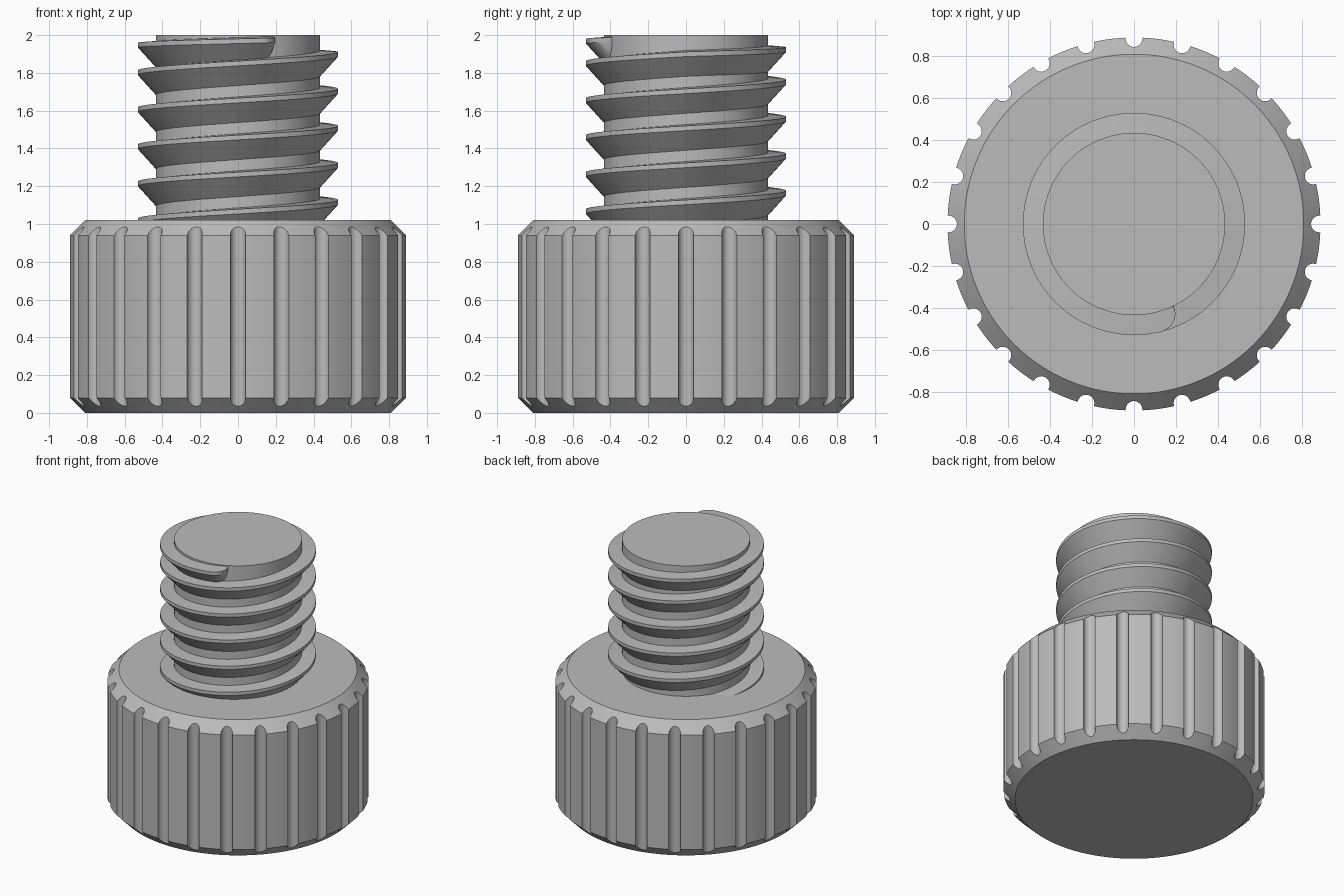
import bpy, bmesh, math

if "Cube" in bpy.data.objects:
    bpy.data.objects.remove(bpy.data.objects["Cube"])

gray = bpy.data.materials.new("plain_gray")
gray.diffuse_color = (0.5, 0.5, 0.5, 1)
gray.use_nodes = True
gray.node_tree.nodes["Principled BSDF"].inputs["Base Color"].default_value = gray.diffuse_color


def finish(name, bm):
    """Turn a bmesh into a named, smooth-shaded object."""
    bmesh.ops.recalc_face_normals(bm, faces=bm.faces[:])
    mesh = bpy.data.meshes.new(name)
    bm.to_mesh(mesh)
    bm.free()
    mesh.materials.append(gray)
    obj = bpy.data.objects.new(name, mesh)
    bpy.context.collection.objects.link(obj)
    bpy.ops.object.select_all(action='DESELECT')
    obj.select_set(True)
    bpy.context.view_layer.objects.active = obj
    bpy.ops.object.shade_smooth_by_angle(angle=math.radians(28))
    return obj


def skin(bm, loops, closed=True):
    """Bridge consecutive point loops with quads and cap both ends."""
    rings = [[bm.verts.new(p) for p in loop] for loop in loops]
    n = len(rings[0])
    for a, b in zip(rings, rings[1:]):
        for i in range(n):
            j = (i + 1) % n
            bm.faces.new((a[i], a[j], b[j], b[i]))
    bm.faces.new(rings[0][::-1])
    bm.faces.new(rings[-1])


# Knob: chamfered round grip with round grooves
R, CAP_R, KNOB_H = 0.89, 0.81, 1.02
GROOVES, GROOVE_C, GROOVE_R = 24, 0.885, 0.04
outline = []
for k in range(GROOVES):
    base = 2 * math.pi * k / GROOVES
    for i in range(13):                                   # groove arc
        a = math.pi * i / 12
        x = GROOVE_C - GROOVE_R * math.sin(a)
        y = -GROOVE_R * math.cos(a)
        outline.append((math.hypot(x, y), base + math.atan2(y, x)))
    half = math.atan2(GROOVE_R, GROOVE_C)
    for i in range(7):                                    # rim arc
        f = i / 6
        a = base + half + 0.0005 + f * (2 * math.pi / GROOVES - 2 * half - 0.001)
        outline.append((R, a))


def polar(r, a, z):
    return (r * math.cos(a), r * math.sin(a), z)


knob = bmesh.new()
skin(knob, [
    [polar(CAP_R, a, 0) for r, a in outline],
    [polar(r, a, r - CAP_R) for r, a in outline],
    [polar(r, a, KNOB_H - (r - CAP_R)) for r, a in outline],
    [polar(CAP_R, a, KNOB_H) for r, a in outline],
])
finish("grooved_knob", knob)

# Shaft core
CORE_R = 0.435
shaft = bmesh.new()
skin(shaft, [[polar(CORE_R, 2 * math.pi * i / 96, z) for i in range(96)]
             for z in (1.0, 2.0)])
finish("shaft_core", shaft)

# Screw thread: flat-topped ridge with a sloping underside
CREST_R, ROOT_R, LEAD = 0.53, 0.425, 0.196
START, RUNOUT, END = -1350, 644, 656


def crest_height(deg):
    """Regular pitch, easing off along the last turn."""
    if deg <= 360:
        return 1.801 + (deg - 180) / 360 * LEAD
    if deg <= 540:
        return 1.899 + (deg - 360) / 180 * 0.048
    return 1.947 + (deg - 540) / 112 * 0.026


def thread_section(deg):
    z, r = crest_height(deg), CREST_R
    f = max(0.0, (deg - RUNOUT) / (END - RUNOUT))
    r = ROOT_R + (CREST_R - ROOT_R) * math.sqrt(max(0.004, 1 - f * f))
    a = math.radians(deg)
    drop = 0.0125 + (r - ROOT_R) * 1.1
    return [polar(ROOT_R, a, z + 0.0205), polar(r, a, z + 0.0125),
            polar(r, a, z - 0.0125), polar(ROOT_R, a, z - drop)]


angles = list(range(START, RUNOUT, 4)) + list(range(RUNOUT, END + 1))
thread = bmesh.new()
skin(thread, [thread_section(d) for d in angles])
finish("screw_thread", thread)
